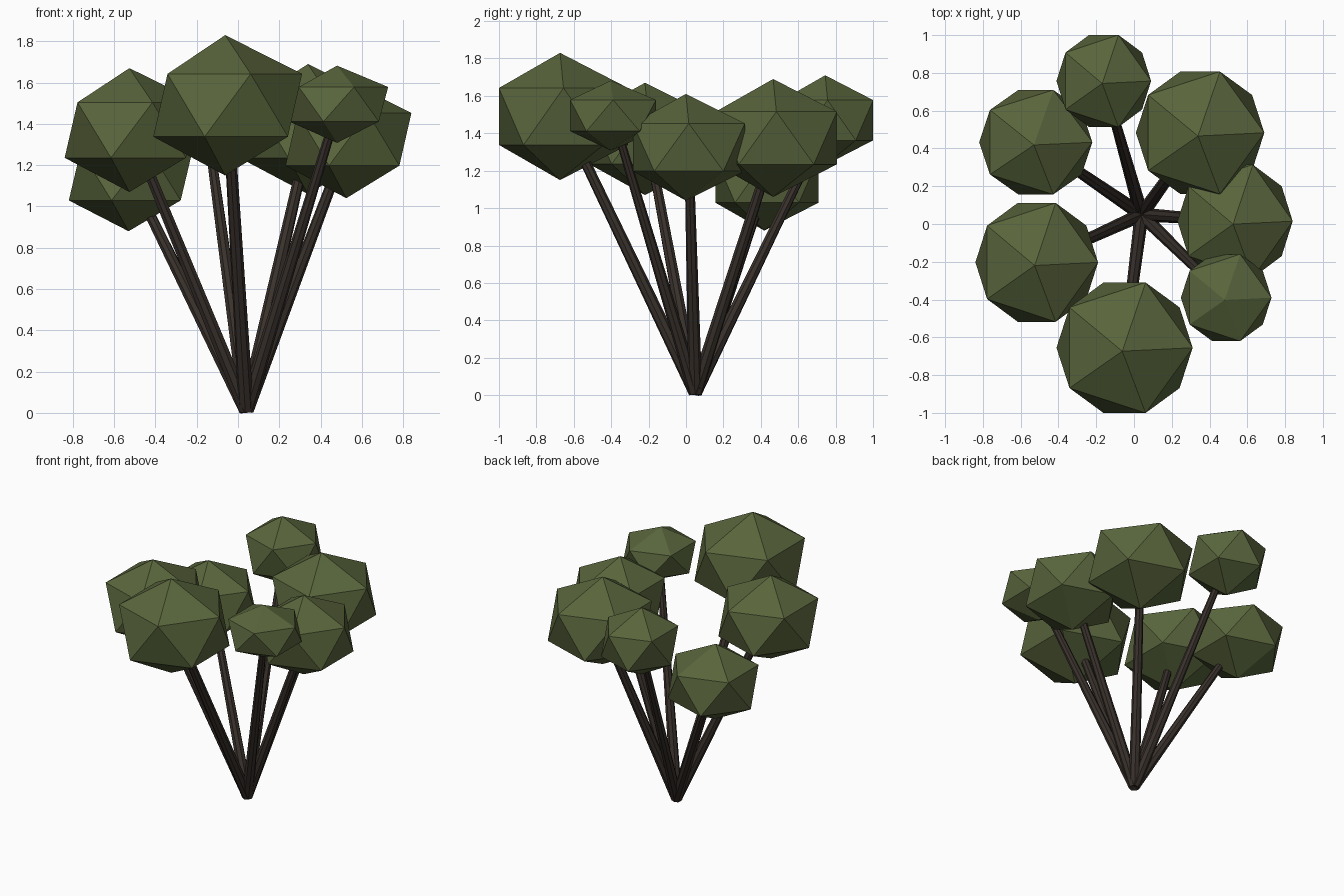
import bpy
from mathutils import Vector

if "Cube" in bpy.data.objects:
    bpy.data.objects.remove(bpy.data.objects["Cube"])


def material(name, rgb):
    m = bpy.data.materials.new(name)
    m.diffuse_color = (*rgb, 1)
    m.use_nodes = True
    m.node_tree.nodes["Principled BSDF"].inputs["Base Color"].default_value = m.diffuse_color
    return m


LEAF = material("leaf_green", (0.10, 0.13, 0.045))
BARK = material("bark_brown", (0.04, 0.03, 0.024))
BASE = Vector((0.04, 0.05, 0.015))

# Each clump: centre, radii
CLUMPS = [
    ((-0.16, 0.757, 1.47), (0.28, 0.287, 0.24)),
    ((0.35, 0.483, 1.375), (0.38, 0.381, 0.315)),
    ((0.535, 0.015, 1.325), (0.341, 0.352, 0.285)),
    ((0.488, -0.39, 1.495), (0.268, 0.27, 0.187)),
    ((-0.05, -0.655, 1.49), (0.403, 0.406, 0.34)),
    ((-0.515, -0.203, 1.37), (0.363, 0.37, 0.30)),
    ((-0.52, 0.433, 1.15), (0.335, 0.325, 0.27)),
]


def leaf_clump(i, centre, radii):
    # Twenty-sided faceted foliage, poles leaning slightly off-centre
    bpy.ops.mesh.primitive_ico_sphere_add(subdivisions=1, radius=1, location=centre)
    ob = bpy.context.object
    ob.name = f"leaf_clump_{i}"
    for v in ob.data.vertices:
        if abs(v.co.z) > 0.9:
            v.co.x -= 0.03
            v.co.y -= 0.045
    ob.scale = radii
    ob.data.materials.append(LEAF)


def stem(i, tip, thickness):
    # Tapered stem from the shared root to the middle of its clump
    d = Vector(tip) - BASE
    bpy.ops.mesh.primitive_cone_add(vertices=8, radius1=0.037, radius2=thickness,
                                    depth=d.length, location=BASE + d / 2)
    ob = bpy.context.object
    ob.name = f"stem_{i}"
    ob.rotation_euler = d.to_track_quat('Z', 'Y').to_euler()
    ob.data.materials.append(BARK)


for i, (centre, radii) in enumerate(CLUMPS, 1):
    leaf_clump(i, centre, radii)
    stem(i, centre, 0.012 + 0.035 * radii[0])
